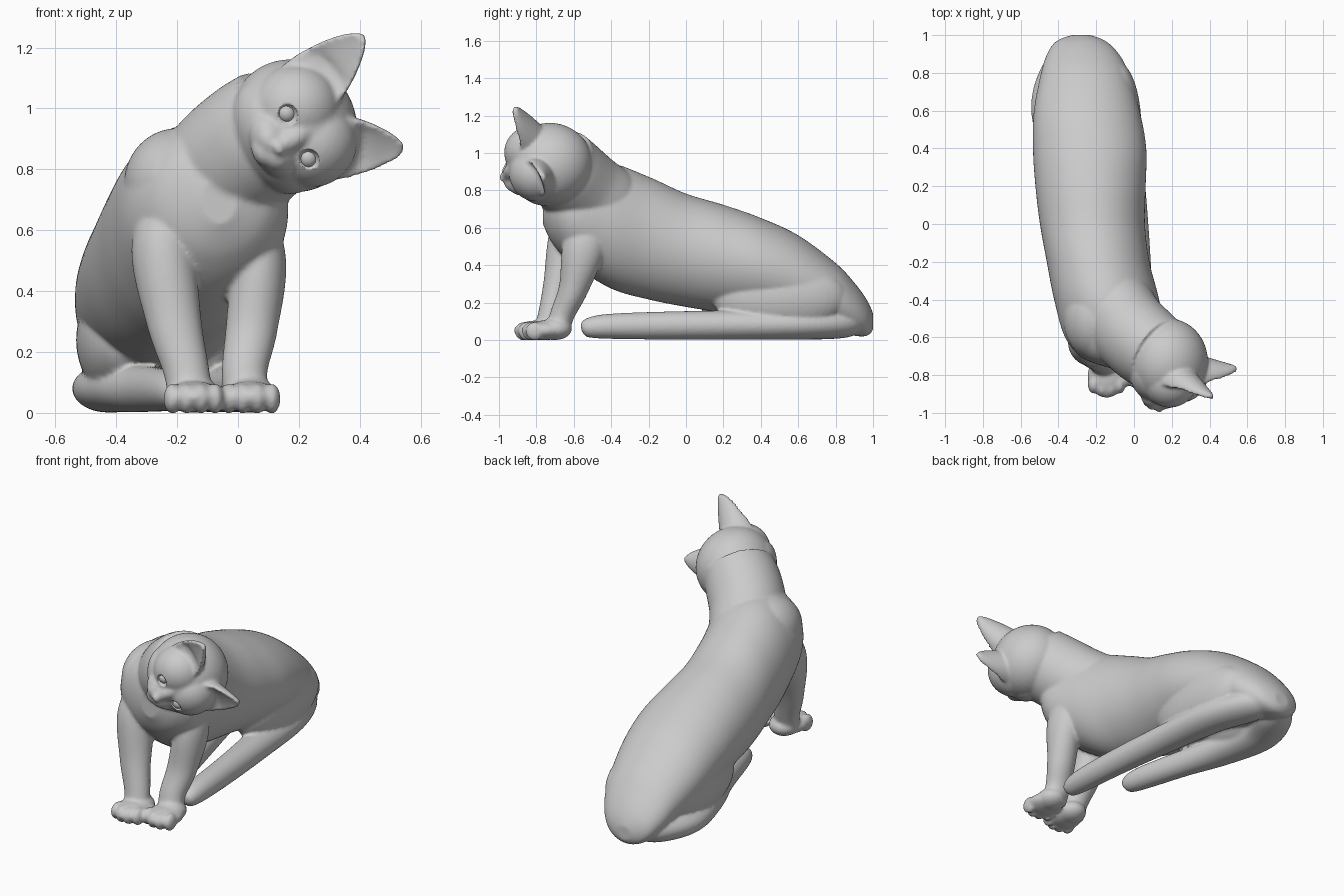
import bpy, bmesh
from math import cos, sin, pi
from mathutils import Vector, Matrix

if "Cube" in bpy.data.objects:
    bpy.data.objects.remove(bpy.data.objects["Cube"])

HEAD = Matrix(((.42, -.05, .898, .18), (.20, .98, -.03, -.72),
               (-.88, .18, .422, .945), (0, 0, 0, 1)))


def catmull(rows, steps=8):
    """Smoothly interpolate rows of (x, y, z, r_side, r_up)."""
    out = []
    for i in range(len(rows) - 1):
        a, b, c, d = (rows[min(max(i + k, 0), len(rows) - 1)] for k in (-1, 0, 1, 2))
        for s in range(steps):
            t = s / steps
            out.append([.5 * (2 * q + (r - p) * t + (2 * p - 5 * q + 4 * r - w) * t * t
                              + (3 * q - p - 3 * r + w) * t ** 3)
                        for p, q, r, w in zip(a, b, c, d)])
    return out + [list(rows[-1])]


def skin(bm, rings):
    """Bridge closed rings of points and cap both ends."""
    vs = [[bm.verts.new(p) for p in ring] for ring in rings]
    n = len(vs[0])
    for a, b in zip(vs, vs[1:]):
        for j in range(n):
            bm.faces.new((a[j], a[(j + 1) % n], b[(j + 1) % n], b[j]))
    bm.faces.new(vs[0][::-1])
    bm.faces.new(vs[-1])


def tube(bm, rows, axis=None, frame=Matrix(), n=72):
    pts = catmull(rows)
    rings = []
    for i, p in enumerate(pts):
        q0, q1 = pts[max(i - 1, 0)], pts[min(i + 1, len(pts) - 1)]
        t = (axis or Vector(q1[:3]) - Vector(q0[:3])).normalized()
        side = (Vector((1, 0, 0)) - t * t.x).normalized()
        up = side.cross(t)
        rx, rz = max(p[3], .005), max(p[4], .005)
        rings.append([frame @ (Vector(p[:3]) + side * rx * cos(2 * pi * j / n)
                               + up * rz * sin(2 * pi * j / n)) for j in range(n)])
    skin(bm, rings)


def blob(bm, c, r, frame=Matrix()):
    bmesh.ops.create_uvsphere(bm, u_segments=40, v_segments=24, radius=1,
                              matrix=frame @ Matrix.Translation(c) @ Matrix.Diagonal((*r, 1)))


def finish(bm, name, voxel=0, smooth=0):
    bmesh.ops.recalc_face_normals(bm, faces=bm.faces)
    me = bpy.data.meshes.new(name)
    bm.to_mesh(me)
    bm.free()
    for f in me.polygons:
        f.use_smooth = True
    ob = bpy.data.objects.new(name, me)
    bpy.context.collection.objects.link(ob)
    if voxel:
        m = ob.modifiers.new("fuse", 'REMESH')
        m.mode, m.voxel_size, m.use_smooth_shade = 'VOXEL', voxel, True
        m = ob.modifiers.new("soften", 'SMOOTH')
        m.factor, m.iterations = .5, smooth
    return ob


# Body: torso, neck, haunches, legs, paws and head fused into one skin
bm = bmesh.new()
tube(bm, [(-.06, -.765, .70, .06, .08), (-.08, -.71, .70, .19, .19),
          (-.10, -.60, .67, .265, .27), (-.145, -.4, .61, .278, .335),
          (-.19, -.2, .545, .272, .328), (-.22, 0, .48, .278, .303),
          (-.23, .2, .435, .292, .288), (-.235, .4, .39, .30, .263),
          (-.25, .6, .325, .28, .235), (-.26, .8, .23, .232, .182),
          (-.27, .9, .165, .19, .142), (-.28, .965, .12, .135, .098),
          (-.28, .997, .10, .06, .05), (-.28, 1.0, .10, .02, .02)], axis=Vector((0, 1, 0)))
tube(bm, [(-.15, -.24, .60, .09, .09), (-.12, -.40, .69, .20, .21),
          (-.04, -.54, .80, .213, .218), (.06, -.64, .89, .212, .218),
          (.13, -.69, .945, .20, .21)])
blob(bm, (-.20, -.50, .75), (.175, .22, .185))
blob(bm, (-.38, .50, .24), (.152, .36, .2))
blob(bm, (-.09, .50, .23), (.13, .36, .19))
# front legs
tube(bm, [(-.22, -.56, .72, .07, .09), (-.245, -.62, .54, .105, .115),
          (-.21, -.685, .30, .09, .078), (-.17, -.725, .14, .075, .065),
          (-.155, -.75, .04, .075, .065)])
tube(bm, [(.04, -.50, .70, .06, .09), (.068, -.545, .50, .09, .115),
          (.045, -.60, .28, .085, .08), (.022, -.66, .14, .075, .065),
          (.03, -.69, .04, .075, .065)])
# front paws with four toes each
for x, y in ((-.145, -.80), (.04, -.76)):
    blob(bm, (x, y, .052), (.1, .12, .052))
    blob(bm, (x, y + .06, .06), (.085, .09, .06))
    for i in range(4):
        u = i - 1.5
        blob(bm, (x + u * .047, y - .075 + abs(u) * .018, .047), (.029, .05, .05))
# hind legs folded flat along the ground
tube(bm, [(.035, -.56, .06, .02, .02), (.035, -.53, .065, .05, .05),
          (.03, -.42, .073, .068, .066), (.01, -.15, .077, .076, .074),
          (-.03, .2, .08, .09, .078), (-.09, .6, .083, .11, .08),
          (-.18, .83, .09, .11, .08), (-.25, .92, .1, .06, .06)])
tube(bm, [(-.19, -.31, .06, .02, .02), (-.195, -.28, .065, .05, .05),
          (-.22, -.18, .073, .068, .066), (-.30, .1, .078, .078, .075),
          (-.38, .35, .08, .10, .078), (-.43, .62, .08, .115, .078),
          (-.37, .82, .09, .11, .08), (-.31, .92, .1, .06, .06)])
# skull, brow, cheeks, muzzle, chin and nose, in the tilted head frame
blob(bm, (0, -.01, 0), (.222, .23, .21), HEAD)
blob(bm, (0, -.05, -.06), (.205, .175, .14), HEAD)
for s in (-1, 1):
    blob(bm, (s * .065, -.095, .035), (.145, .145, .15), HEAD)
    blob(bm, (s * .026, -.218, -.085), (.056, .048, .046), HEAD)
blob(bm, (0, -.175, -.08), (.115, .088, .075), HEAD)
blob(bm, (0, -.212, -.122), (.05, .046, .034), HEAD)
tube(bm, [(0, -.17, .08, .03, .03), (0, -.212, .01, .038, .04),
          (0, -.240, -.045, .032, .03), (0, -.25, -.07, .022, .02)], frame=HEAD)
blob(bm, (0, -.262, -.066), (.027, .024, .02), HEAD)

# Ears: crescent sections tapering from base to tip, hollow at the front
for s, tip in ((-1, (-.20, -.15, .345)), (1, (.212, -.08, .302))):
    base, tip = Vector((s * .105, -.085, .10)), Vector(tip)
    up = (tip - base).normalized()
    side = Vector((1, .2 * s, 0))
    side = (side - up * side.dot(up)).normalized()
    back = up.cross(side)
    rings = []
    for k in range(13):
        f = k / 12
        w = .10 * (1 - f ** 1.6) ** .75 + .012
        d = .11 * (1 - f) ** 1.1 + .018
        hollow = max(d - .05, .25 * d) * min(1, max(0, f - .22) * 5)
        c = base.lerp(tip, f)
        rings.append([c + side * w * cos(a)
                      + back * ((d * sin(a) if sin(a) >= 0 else -hollow * sin(a) - .012) - .2 * d)
                      for a in (2 * pi * j / 40 for j in range(40))])
    skin(bm, [[HEAD @ p for p in r] for r in rings])
body = finish(bm, "body", .009, 6)

# Eye sockets cut from the face, with eyeballs set inside
bm = bmesh.new()
for s in (-1, 1):
    blob(bm, (s * .086, -.250, .005), (.042, .040, .038), HEAD)
cutter = finish(bm, "socket_cutter")
cutter.hide_render = True
cutter.display_type = 'WIRE'
m = body.modifiers.new("sockets", 'BOOLEAN')
m.operation, m.object, m.solver = 'DIFFERENCE', cutter, 'EXACT'
for s, name in ((-1, "left_eye"), (1, "right_eye")):
    bm = bmesh.new()
    blob(bm, (s * .084, -.200, .005), (.033, .031, .031), HEAD)
    finish(bm, name)
